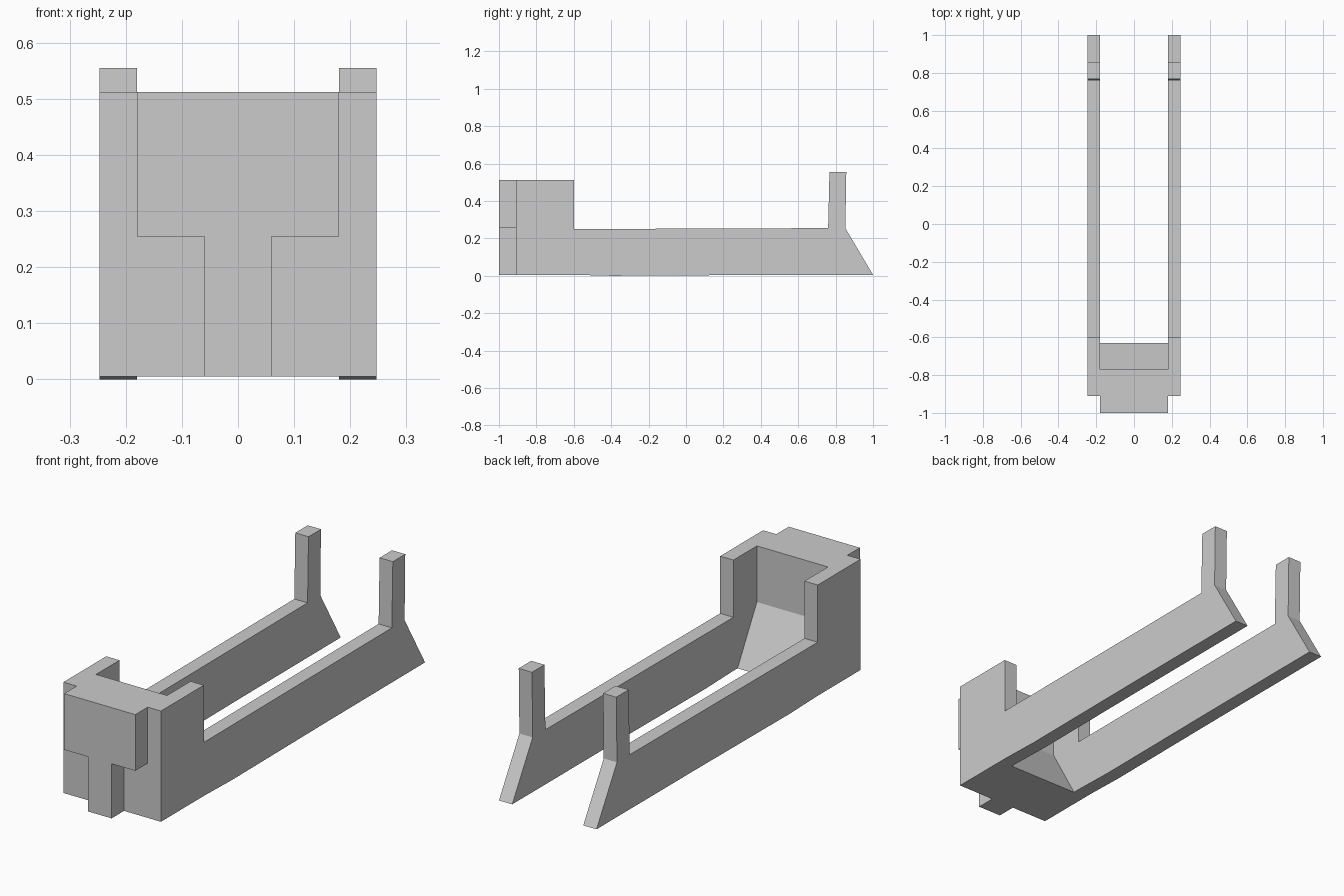
import bpy, bmesh
from mathutils import Vector

if "Cube" in bpy.data.objects:
    bpy.data.objects.remove(bpy.data.objects["Cube"])


def extrude_profile(name, points, to_3d, start, end):
    """Solid from a closed 2D profile swept between two positions."""
    bm = bmesh.new()
    base = bm.faces.new([bm.verts.new(to_3d(a, b, start)) for a, b in points])
    ext = bmesh.ops.extrude_face_region(bm, geom=[base])
    verts = [g for g in ext["geom"] if isinstance(g, bmesh.types.BMVert)]
    shift = Vector(to_3d(0, 0, end)) - Vector(to_3d(0, 0, start))
    bmesh.ops.translate(bm, vec=shift, verts=verts)
    bmesh.ops.recalc_face_normals(bm, faces=bm.faces[:])
    mesh = bpy.data.meshes.new(name)
    bm.to_mesh(mesh)
    bm.free()
    obj = bpy.data.objects.new(name, mesh)
    bpy.context.collection.objects.link(obj)
    return obj


def along_x(y, z, x):
    return (x, y, z)


def along_y(x, z, y):
    return (x, y, z)


# Side arms: tall cheek at the front, long rail, upright post and sloped tail
arm_profile = [(-0.91, 0.005), (-0.91, 0.512), (-0.6, 0.512), (-0.6, 0.25),
               (0.76, 0.255), (0.767, 0.555), (0.857, 0.555), (0.852, 0.255),
               (1.0, 0.005), (0.3, 0.004), (-0.4, 0.0), (-0.59, 0.005)]
arms = [extrude_profile(side + "_arm", arm_profile, along_x, s * 0.18, s * 0.247)
        for side, s in (("left", -1), ("right", 1))]

# Front block joining the arms, with a ramp on its inner side
block_profile = [(-0.91, 0.005), (-0.91, 0.512), (-0.77, 0.512),
                 (-0.77, 0.255), (-0.63, 0.005)]
body = extrude_profile("bracket_body", block_profile, along_x, -0.2, 0.2)

# T-shaped key on the front face
key_profile = [(-0.06, 0.005), (0.06, 0.005), (0.06, 0.255), (0.18, 0.255),
               (0.18, 0.512), (-0.18, 0.512), (-0.18, 0.255), (-0.06, 0.255)]
key = extrude_profile("front_key", key_profile, along_y, -1.0, -0.85)

# Weld all parts into one clean solid
for part in arms + [key]:
    mod = body.modifiers.new("join_" + part.name, 'BOOLEAN')
    mod.operation = 'UNION'
    mod.solver = 'EXACT'
    mod.object = part
bpy.context.view_layer.update()
evaluated = body.evaluated_get(bpy.context.evaluated_depsgraph_get())
welded = bpy.data.meshes.new_from_object(evaluated)
body.modifiers.clear()
body.data = welded
for part in arms + [key]:
    bpy.data.objects.remove(part)
